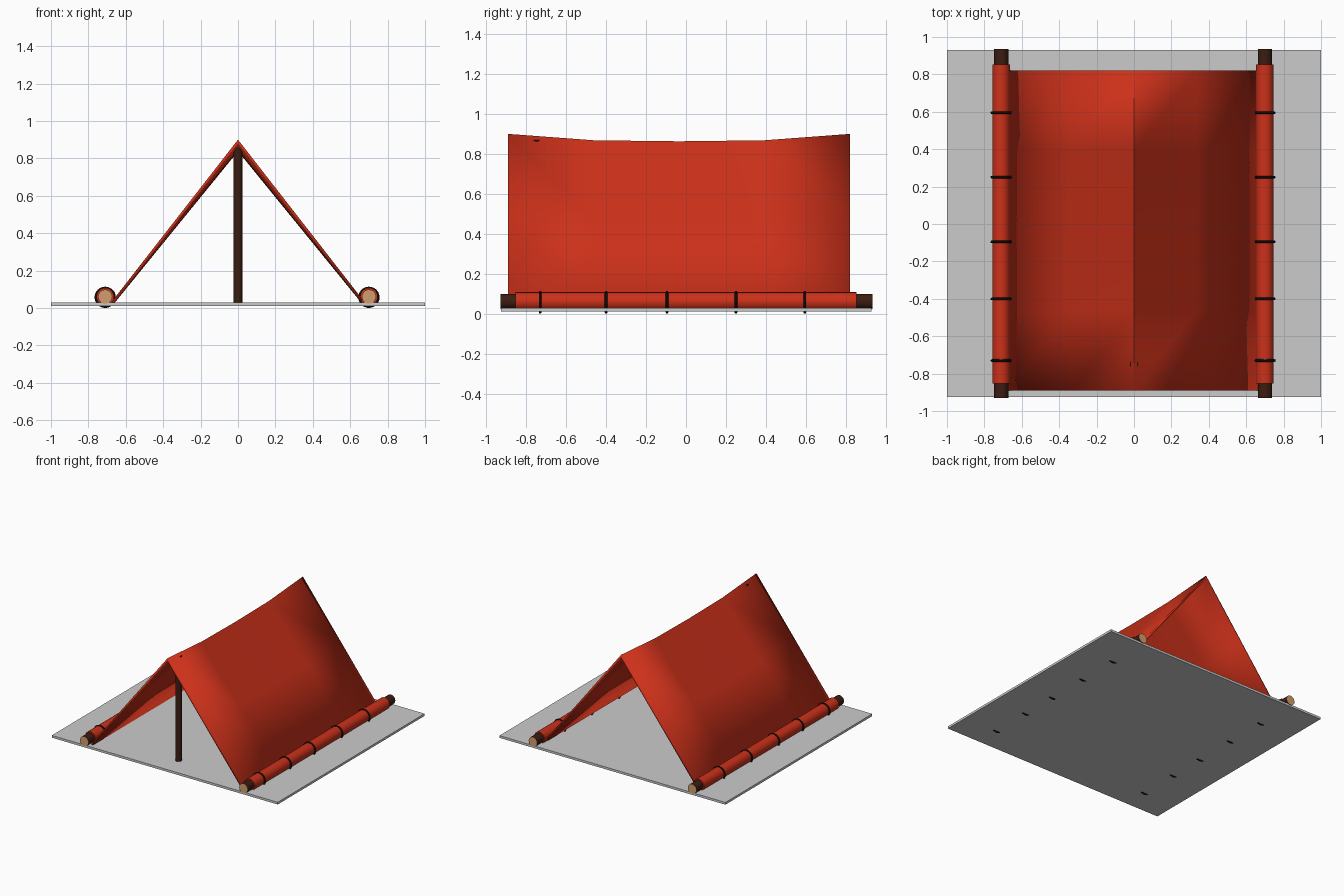
import bpy, bmesh, math
from mathutils import Matrix

if "Cube" in bpy.data.objects:
    bpy.data.objects.remove(bpy.data.objects["Cube"])


def material(name, color):
    m = bpy.data.materials.new(name)
    m.diffuse_color = (*color, 1)
    m.use_nodes = True
    m.node_tree.nodes["Principled BSDF"].inputs["Base Color"].default_value = m.diffuse_color
    return m


RED = material("red_canvas", (0.60, 0.03, 0.01))
BARK = material("dark_bark", (0.045, 0.012, 0.006))
WOOD = material("cut_wood", (0.65, 0.34, 0.15))
ROPE = material("black_strap", (0.012, 0.008, 0.006))


def smooth(ob):
    bpy.ops.object.select_all(action='DESELECT')
    ob.select_set(True)
    bpy.context.view_layer.objects.active = ob
    bpy.ops.object.shade_smooth_by_angle(angle=math.radians(40))


def cylinder(name, radius, start, end, mats, along_y=True, sides=20):
    # first material on the side, last on the caps
    length = end - start
    mid = (start + end) / 2
    rot = (math.pi / 2, 0, 0) if along_y else (0, 0, 0)
    bpy.ops.mesh.primitive_cylinder_add(vertices=sides, radius=radius, depth=length, rotation=rot)
    ob = bpy.context.object
    ob.name = name
    if along_y:
        ob.location.y = mid
    else:
        ob.location.z = mid
    for m in mats:
        ob.data.materials.append(m)
    for p in ob.data.polygons:
        p.material_index = len(mats) - 1 if abs(p.normal.z) > 0.9 else 0
    smooth(ob)
    return ob


# Ground sheet
bpy.ops.mesh.primitive_cube_add(size=1, location=(0, 0.002, 0.019))
ground_sheet = bpy.context.object
ground_sheet.name = "ground_sheet"
ground_sheet.scale = (2, 1.856, 0.018)

# Canvas roof: folded sheet with a sagging ridge
bm = bmesh.new()
rows = []
for y, ridge in ((-0.89, 0.9), (-0.46, 0.868), (-0.035, 0.863), (0.39, 0.868), (0.82, 0.9)):
    row = []
    for x in (-0.675, -0.34, 0, 0.335, 0.665):
        t = abs(x) / 0.67
        row.append(bm.verts.new((x, y, ridge * (1 - t) + 0.04 * t)))
    rows.append(row)
for a, b in zip(rows, rows[1:]):
    for i in range(4):
        bm.faces.new((a[i], a[i + 1], b[i + 1], b[i]))
mesh = bpy.data.meshes.new("canvas_roof")
bm.to_mesh(mesh)
bm.free()
roof = bpy.data.objects.new("canvas_roof", mesh)
bpy.context.collection.objects.link(roof)
mesh.materials.append(RED)
smooth(roof)
solid = roof.modifiers.new("thickness", 'SOLIDIFY')
solid.thickness = 0.016
solid.offset = -1
solid.use_even_offset = True

# Front pole
pole = cylinder("front_pole", 0.023, 0.02, 0.87, [BARK], along_y=False, sides=16)
pole.location.y = -0.75

# Side logs, canvas rolled around them, and straps
for side, x in (("left", -0.71), ("right", 0.70)):
    z = 0.0605
    log = cylinder(side + "_log", 0.038, -0.93, 0.935, [BARK, WOOD])
    roll = cylinder(side + "_canvas_roll", 0.047, -0.853, 0.853, [RED])
    for ob in (log, roll):
        ob.location.x, ob.location.z = x, z
    for i, y in enumerate((-0.73, -0.4, -0.095, 0.25, 0.595)):
        bpy.ops.mesh.primitive_torus_add(major_radius=0.050, minor_radius=0.007,
                                         major_segments=24, minor_segments=8,
                                         location=(x, y, 0.057), rotation=(math.pi / 2, 0, 0))
        strap = bpy.context.object
        strap.name = f"{side}_strap_{i + 1}"
        strap.data.materials.append(ROPE)
        smooth(strap)
